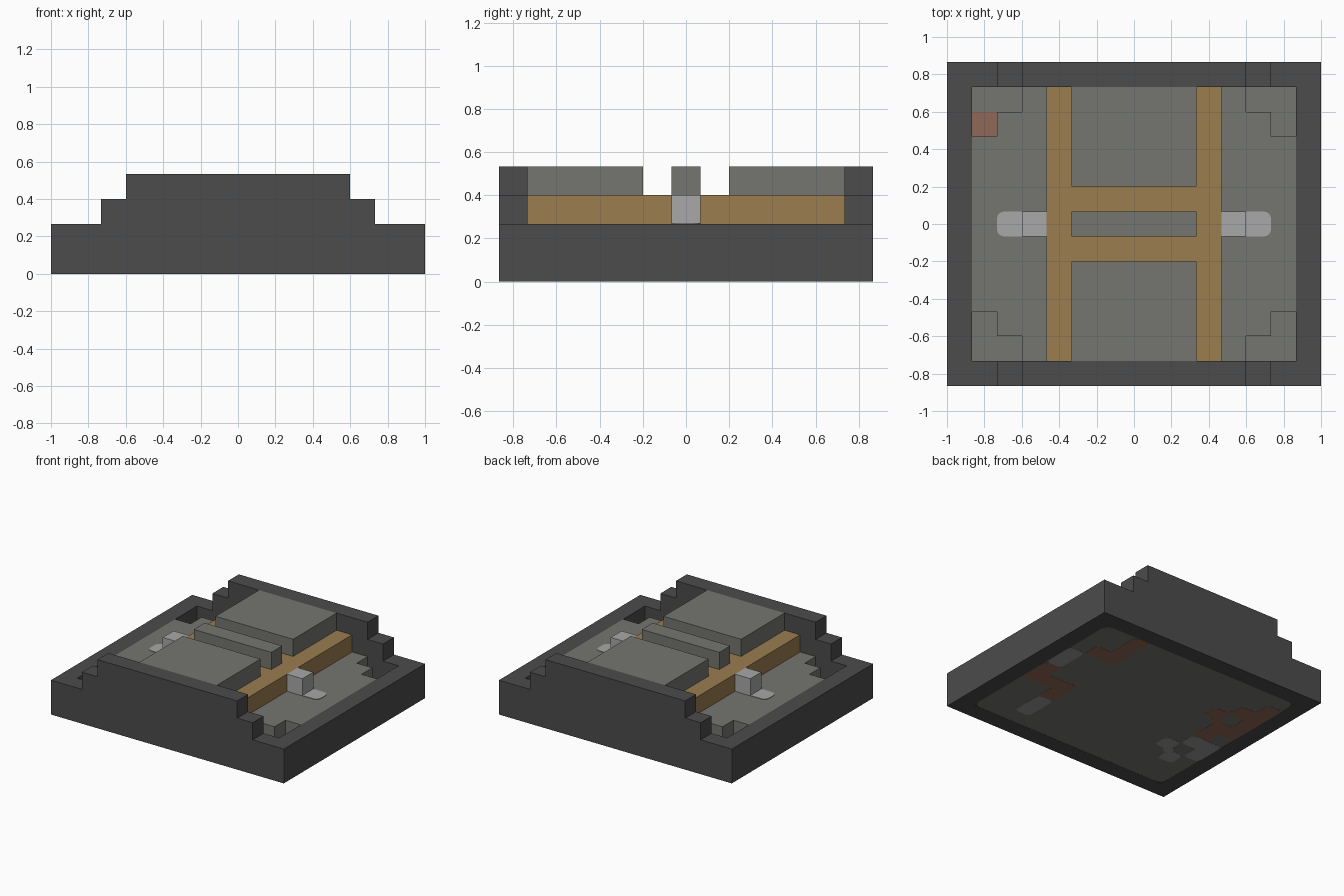
import bpy, bmesh
from math import sin, cos, pi
from mathutils import Vector

cube = bpy.data.objects.get("Cube")
if cube:
    bpy.data.objects.remove(cube, do_unlink=True)

U = 2 / 15  # one block


def material(name, r, g, b):
    m = bpy.data.materials.new(name)
    m.use_nodes = True
    m.diffuse_color = (r, g, b, 1)
    m.node_tree.nodes["Principled BSDF"].inputs["Base Color"].default_value = (r, g, b, 1)
    return m


DARK = material("dark_stone", .072, .072, .072)
GREY = material("grey_stone", .178, .181, .162)
BROWN = material("brown_wood", .328, .205, .08)
LIGHT = material("light_stone", .392, .392, .392)
PALE = material("worn_stone", .31, .31, .31)
RED = material("red_clay", .275, .138, .098)


def prism(name, outline, depth, mat, place):
    """Extrude an outline in block units; place maps (u, v, w) to x, y, z."""
    bm = bmesh.new()
    face = bm.faces.new([bm.verts.new(Vector(place(u, v, depth[0])) * U) for u, v in outline])
    step = Vector(place(0, 0, depth[1])) - Vector(place(0, 0, depth[0]))
    new = bmesh.ops.extrude_face_region(bm, geom=[face], use_keep_orig=True)["geom"]
    bmesh.ops.translate(bm, vec=step * U, verts=[g for g in new if isinstance(g, bmesh.types.BMVert)])
    bmesh.ops.recalc_face_normals(bm, faces=bm.faces)
    mesh = bpy.data.meshes.new(name)
    bm.to_mesh(mesh)
    bm.free()
    mesh.materials.append(mat)
    obj = bpy.data.objects.new(name, mesh)
    bpy.context.collection.objects.link(obj)
    return obj


def flat(u, v, w):
    return (u, v, w)


def upright(u, v, w):
    return (u, w, v)


def box(name, x, y, z, mat):
    corners = [(x[0], y[0]), (x[1], y[0]), (x[1], y[1]), (x[0], y[1])]
    return prism(name, corners, z, mat, flat)


def rounded(name, x, y, z, mat, r=.3):
    """Thin plate with rounded corners."""
    pts = []
    centres = [(x[1] - r, y[1] - r), (x[0] + r, y[1] - r), (x[0] + r, y[0] + r), (x[1] - r, y[0] + r)]
    for i, (cx, cy) in enumerate(centres):
        for k in range(5):
            t = (i + k / 4) * pi / 2
            pts.append((cx + r * cos(t), cy + r * sin(t)))
    return prism(name, pts, z, mat, flat)


# Stepped front and back walls
right_half = [(7.5, 0), (7.5, 2), (5.5, 2), (5.5, 3), (4.5, 3), (4.5, 4)]
profile = right_half + [(-x, z) for x, z in reversed(right_half)]
prism("front_wall", profile, (-6.5, -5.5), DARK, upright)
prism("back_wall", profile, (5.5, 6.5), DARK, upright)

# Floor with stepped pits in its corners
q = [(6.5, 3.5), (5.5, 3.5), (5.5, 4.5), (4.5, 4.5), (4.5, 5.5)]
mirror = [(-x, y) for x, y in reversed(q)]
floor = q + mirror + [(-x, -y) for x, y in q] + [(-x, -y) for x, y in mirror]
prism("floor", floor, (.06, 2), GREY, flat)

# Side parts, mirrored left and right
for side, s in (("left", 1), ("right", -1)):
    def span(a, b):
        return sorted((s * a, s * b))
    box(side + "_wall", span(6.5, 7.5), (-5.5, 5.5), (0, 2), DARK)
    box(side + "_beam", span(2.5, 3.5), (-5.5, 5.5), (2, 3), BROWN)
    box(side + "_knob", span(3.5, 4.5), (-.5, .5), (2, 3), LIGHT)
    rounded(side + "_floor_mark", span(4, 5.5), (-.5, .5), (1.99, 2.03), LIGHT)

# Central slabs and cross beams
box("centre_ridge", (-2.5, 2.5), (-.5, .5), (2, 4), GREY)
for end, s in (("back", 1), ("front", -1)):
    box(end + "_cross_beam", (-2.5, 2.5), sorted((s * .5, s * 1.5)), (2, 3), BROWN)
    box(end + "_slab", (-2.5, 2.5), sorted((s * 1.5, s * 5.5)), (2, 4), GREY)

# Underside: dark backing, rounded panel, pit floor
box("underside_backing", (-6.5, 6.5), (-5.5, 5.5), (.015, .03), DARK)
rounded("underside_panel", (-6.5, 6.5), (-5.5, 5.5), (.008, .025), GREY, .5)
box("pit_floor", (-6.5, 6.5), (-5.5, 5.5), (.03, .045), GREY)

# Underside stains, as block ranges counted from the back left corner
red_stains = [(2, 4, 3, 4), (3, 4, 1, 4),
              (1, 2, 6, 8), (1, 4, 7, 8), (3, 4, 7, 9),
              (13, 14, 2, 6), (12, 14, 3, 4), (11, 12, 4, 5), (12, 14, 5, 6), (12, 13, 5, 7),
              (11.7, 12.3, 3.7, 4.3), (11.7, 12.3, 4.7, 5.3)]
pale_stains = [(1, 2, 4, 6), (3, 4, 9, 11), (11, 12, 8, 9), (12, 13, 9, 10),
               (11.7, 12.3, 8.7, 9.3), (12, 14, 7, 8), (13, 14, 7, 9)]
for label, stains, mat in (("red_stain", red_stains, RED), ("pale_stain", pale_stains, PALE)):
    for a0, a1, b0, b1 in stains:
        rounded(label, (7.5 - a1, 7.5 - a0), (6.5 - b1, 6.5 - b0), (0, .02), mat, .28)

# Stained square in the back right pit
box("pit_stain", (-6.5, -5.5), (3.5, 4.5), (.04, .055), RED)
